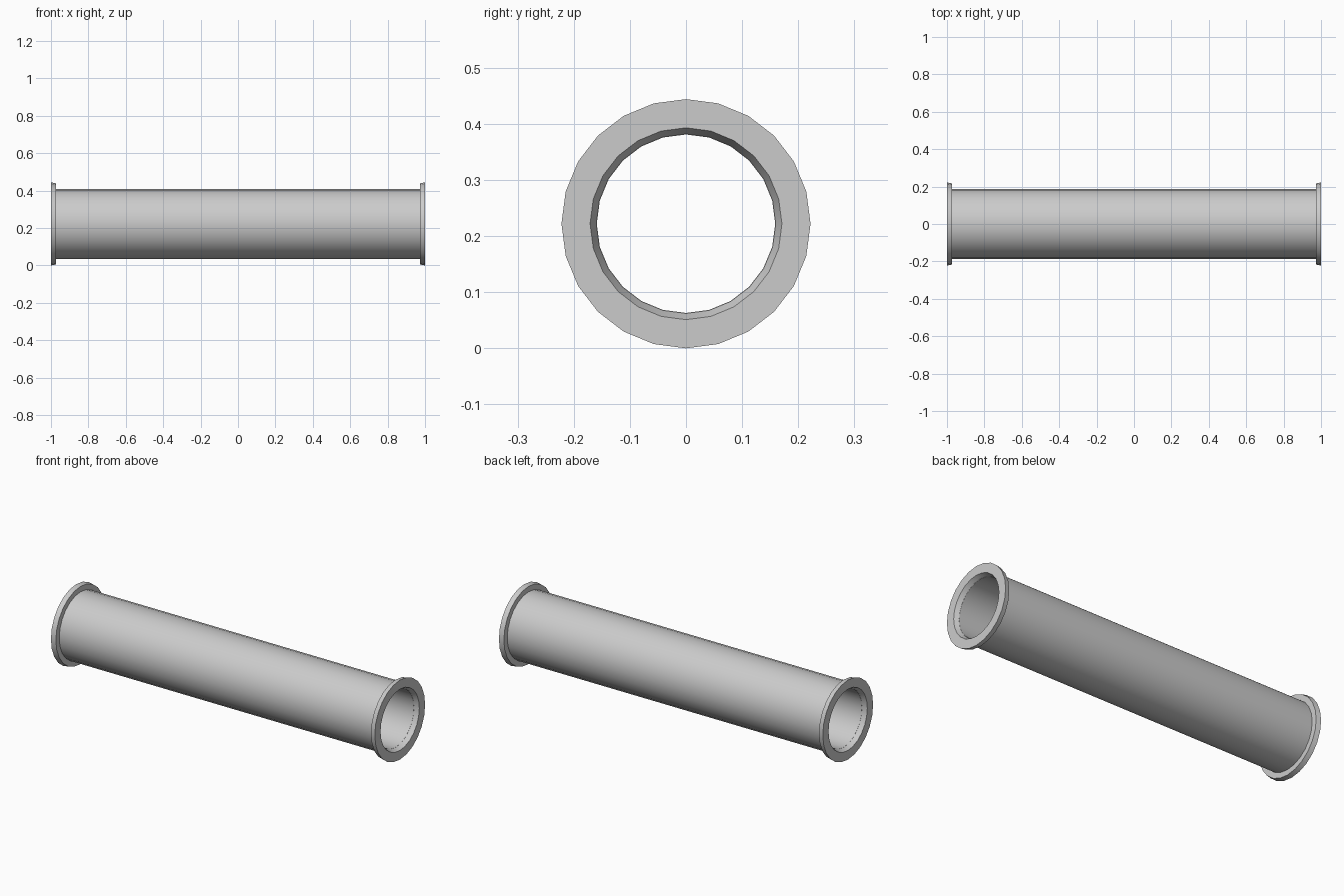
import bpy, bmesh, math
from mathutils import Vector

cube = bpy.data.objects.get("Cube")
if cube:
    bpy.data.objects.remove(cube, do_unlink=True)

SIDES = 24
CENTRE_Z = 0.222

grey = bpy.data.materials.new("light_grey")
grey.use_nodes = True
grey.diffuse_color = (0.6, 0.6, 0.6, 1)
grey.node_tree.nodes["Principled BSDF"].inputs["Base Color"].default_value = (0.6, 0.6, 0.6, 1)


def lathe(name, profile, closed=True):
    """Spin (x, radius) points around the pipe axis."""
    bm = bmesh.new()
    rings = []
    for x, r in profile:
        ring = []
        for i in range(SIDES):
            a = math.tau * i / SIDES
            ring.append(bm.verts.new((x, r * math.sin(a), CENTRE_Z + r * math.cos(a))))
        rings.append(ring)
    pairs = list(zip(rings, rings[1:]))
    if closed:
        pairs.append((rings[-1], rings[0]))
    for p, q in pairs:
        for i in range(SIDES):
            j = (i + 1) % SIDES
            bm.faces.new((p[i], p[j], q[j], q[i]))
    bmesh.ops.recalc_face_normals(bm, faces=bm.faces)
    mesh = bpy.data.meshes.new(name)
    bm.to_mesh(mesh)
    bm.free()
    mesh.materials.append(grey)
    obj = bpy.data.objects.new(name, mesh)
    bpy.context.collection.objects.link(obj)
    bpy.ops.object.select_all(action="DESELECT")
    obj.select_set(True)
    bpy.context.view_layer.objects.active = obj
    bpy.ops.object.shade_smooth_by_angle(angle=math.radians(35))
    return obj


# Hollow pipe wall
lathe("pipe", [(-0.975, 0.187), (0.975, 0.187), (0.975, 0.159), (-0.975, 0.159)])

# Flared end flanges with a chamfered mouth
for side, name in ((1, "left_flange"), (-1, "right_flange")):
    lathe(name, [(side * x, r) for x, r in
                 ((0.973, 0.159), (0.973, 0.217), (1.0, 0.222), (1.0, 0.171))])
